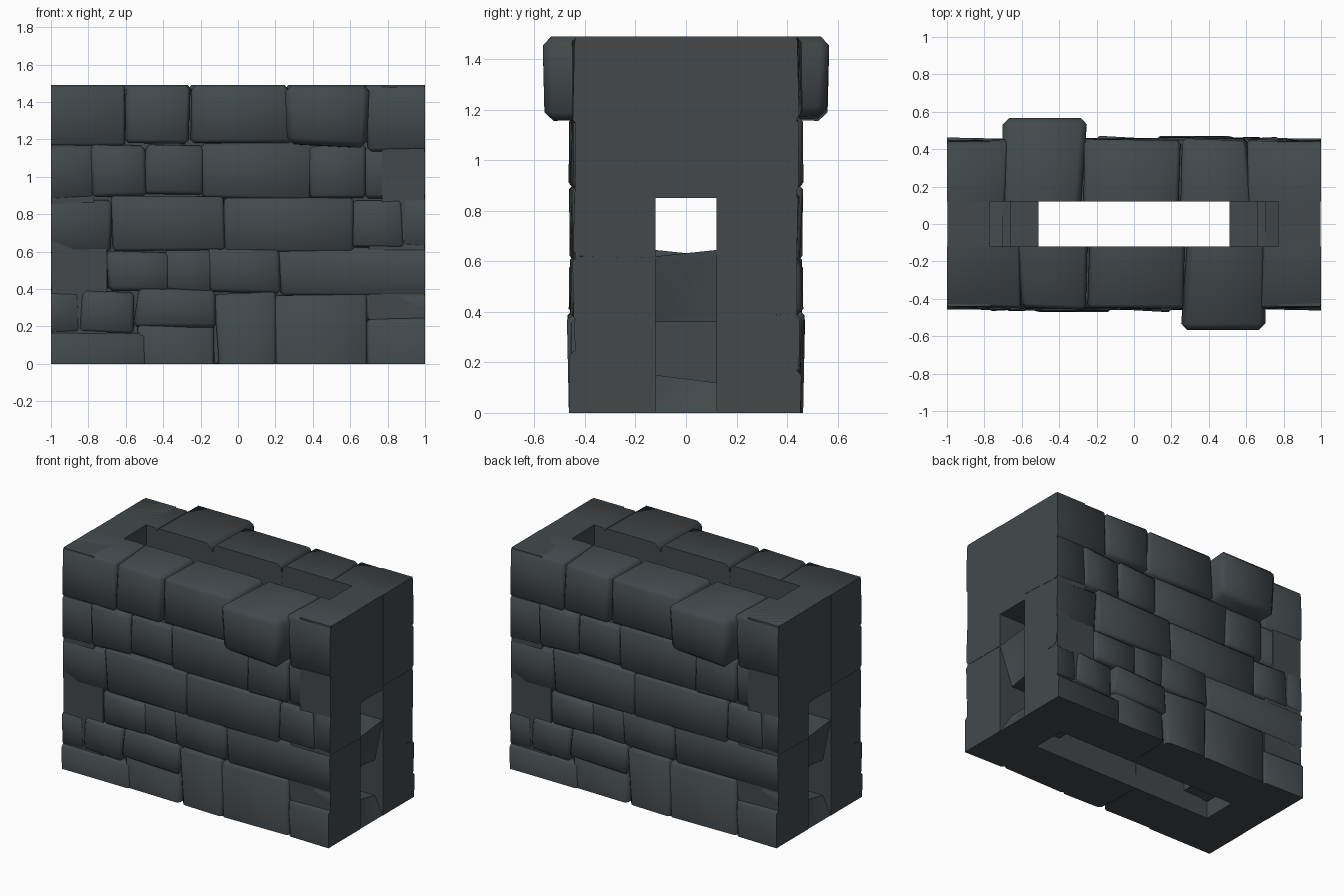
import bpy, bmesh, math, random
from mathutils import Vector

if "Cube" in bpy.data.objects:
    bpy.data.objects.remove(bpy.data.objects["Cube"])

random.seed(11)
stone_mat = bpy.data.materials.new("dark slate")
stone_mat.diffuse_color = (0.056, 0.066, 0.073, 1)
stone_mat.use_nodes = True
stone_mat.node_tree.nodes["Principled BSDF"].inputs["Base Color"].default_value = stone_mat.diffuse_color


def finish(name, bm, angle=50):
    """Make an object and its half-turn twin for the opposite side."""
    bmesh.ops.recalc_face_normals(bm, faces=bm.faces[:])
    me = bpy.data.meshes.new(name)
    bm.to_mesh(me)
    bm.free()
    me.materials.append(stone_mat)
    for p in me.polygons:
        p.use_smooth = True
    me.set_sharp_from_angle(angle=math.radians(angle))
    for i in range(2):
        ob = bpy.data.objects.new(name + ("_front", "_back")[i], me)
        ob.rotation_euler.z = math.pi * i
        bpy.context.collection.objects.link(ob)


def box(x0, x1, y0, y1, z0, z1):
    bm = bmesh.new()
    bmesh.ops.create_cube(bm, size=1)
    for v in bm.verts:
        v.co = Vector((x1 if v.co.x > 0 else x0,
                       y1 if v.co.y > 0 else y0,
                       z1 if v.co.z > 0 else z0))
    return bm


def stone(name, x0, x1, z0, z1, depth):
    """Rough hewn block, cut flat at the ends of the wall and at the ground."""
    left, right, low = x0 <= -1, x1 >= 1, z0 <= 0
    g = 0.004
    bm = box(-1.1 if left else x0 - g, 1.1 if right else x1 + g,
             -depth, -0.12, -0.08 if low else z0 - g,
             min(z1 + g, 1.49))
    for v in bm.verts:
        if abs(v.co.x) < 1:
            v.co.x += random.uniform(-0.018, 0.018)
        if 0 < v.co.z < 1.48:
            v.co.z += random.uniform(-0.014, 0.014)
        if v.co.y < -0.3:
            v.co.y += random.uniform(-0.008, 0.012)
    # chamfer only the edges around the outer face
    edges = [e for e in bm.edges if any(v.co.y < -0.3 for v in e.verts)]
    w = 0.035 if depth > 0.5 else random.uniform(0.012, 0.022)
    bmesh.ops.bevel(bm, geom=edges, offset=w, segments=1, affect='EDGES')
    for on, co, no in ((left, (-1, 0, 0), (-1, 0, 0)), (right, (1, 0, 0), (1, 0, 0)),
                       (low, (0, 0, 0), (0, 0, -1))):
        if on:
            r = bmesh.ops.bisect_plane(bm, geom=bm.verts[:] + bm.edges[:] + bm.faces[:],
                                       plane_co=co, plane_no=no, clear_outer=True)
            cut = [e for e in r["geom_cut"] if isinstance(e, bmesh.types.BMEdge)]
            bmesh.ops.holes_fill(bm, edges=cut, sides=0)
    finish(name, bm)


# stones course by course: x0, x1, z0, z1, distance of outer face from centre
courses = {
    "top_course": [(-1, -.61, 1.17, 1.49, .45), (-.61, -.25, 1.18, 1.49, .455),
                   (-.25, .27, 1.18, 1.49, .45), (.27, .69, 1.17, 1.49, .565),
                   (.69, 1, 1.15, 1.49, .445)],
    "upper_course": [(-1, -.76, .88, 1.17, .445), (-.77, -.49, .90, 1.17, .46),
                     (-.49, -.18, .90, 1.17, .45), (-.18, .40, .88, 1.18, .445),
                     (.38, .67, .88, 1.16, .455), (.67, 1, .88, 1.15, .44)],
    "middle_course": [(-1, -.69, .60, .88, .445), (-.67, -.07, .61, .89, .46),
                      (-.07, .63, .61, .88, .455), (.63, .87, .62, .88, .445),
                      (.87, 1, .63, .89, .45)],
    "lower_course": [(-1, -.70, .39, .60, .445), (-.70, -.38, .40, .60, .46),
                     (-.38, -.15, .39, .60, .45), (-.15, .22, .39, .61, .462),
                     (.22, 1, .37, .62, .45)],
    "bottom_course": [(-1, -.84, .17, .39, .45), (-.84, -.55, .17, .39, .46),
                      (-.54, -.11, .21, .39, .465), (-.11, .20, 0, .38, .465),
                      (.20, .68, 0, .37, .46), (.66, 1, .23, .38, .445),
                      (-1, -.50, 0, .16, .455), (-.52, -.12, 0, .22, .455),
                      (.68, 1, 0, .245, .46)],
}
for name, rows in courses.items():
    for i, s in enumerate(rows):
        stone(f"{name}_stone_{i + 1}", *s)

# core slab behind the stones closes the joints
finish("wall_core", box(-.95, .95, -.41, -.121, 0.005, 1.44))

# end wall: a grid in the y-z plane with a window and a lower niche left open
ys = [-.44, -.25, -.12, .12, .25, .44]
zs = [0, .15, .36, .62, .85, 1.49]
bm = bmesh.new()
grid = []
for j, z in enumerate(zs):
    row = []
    for i, y in enumerate(ys):
        x = 0.998
        if j in (1, 2) and i in (2, 3):      # niche rim is hewn inwards
            x = 0.90 if i == 2 else 0.94
        dz = 0.025 if (i, j) == (3, 3) else 0
        if (i, j) in ((3, 1), (4, 1)):
            dz = -0.03
        row.append(bm.verts.new((x, y, z + dz)))
    grid.append(row)
for j in range(5):
    for i in range(5):
        if not (i == 2 and j in (1, 3)):
            bm.faces.new((grid[j][i], grid[j][i + 1], grid[j + 1][i + 1], grid[j + 1][i]))
r = bmesh.ops.extrude_face_region(bm, geom=bm.faces[:], use_keep_orig=True)
for v in r["geom"]:
    if isinstance(v, bmesh.types.BMVert):
        v.co.x = 0.77 if v.co.z > 0.8 else 0.70
finish("end_wall", bm, 40)

# sill block inside the end wall, backing the niche
finish("inner_sill_block", box(.66, .76, -.13, .13, .12, .62))
finish("inner_step_block", box(.51, .67, -.13, .13, .13, .60))
